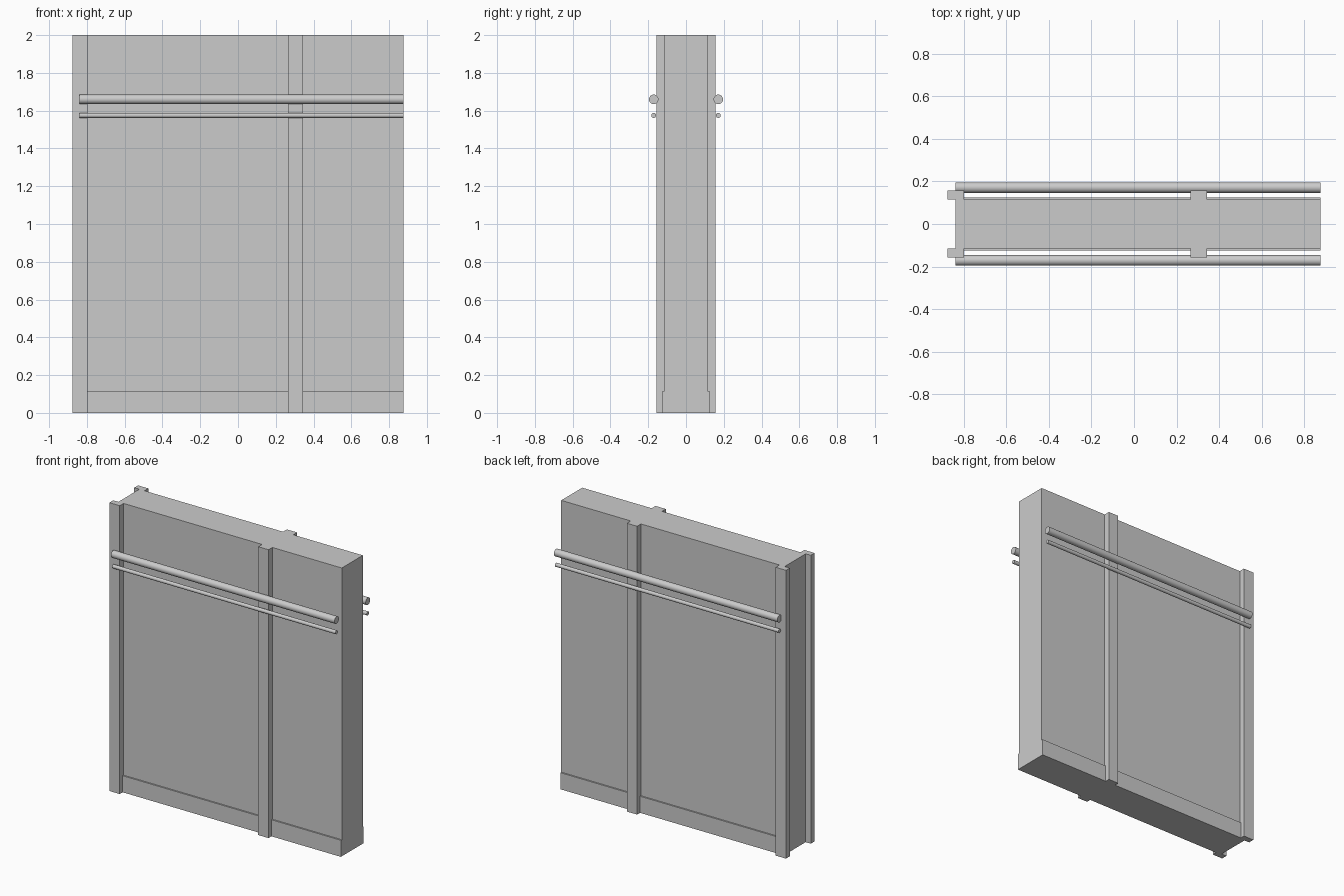
import bpy, math

if "Cube" in bpy.data.objects:
    bpy.data.objects.remove(bpy.data.objects["Cube"])

grey = bpy.data.materials.new("plain grey")
grey.diffuse_color = (0.6, 0.6, 0.6, 1)
grey.use_nodes = True
grey.node_tree.nodes["Principled BSDF"].inputs["Base Color"].default_value = grey.diffuse_color


def box(name, x0, x1, y0, y1, z0, z1):
    bpy.ops.mesh.primitive_cube_add(size=1, location=((x0 + x1) / 2, (y0 + y1) / 2, (z0 + z1) / 2))
    ob = bpy.context.object
    ob.name = name
    ob.scale = (x1 - x0, y1 - y0, z1 - z0)
    bpy.ops.object.transform_apply(location=False, rotation=False, scale=True)
    ob.data.materials.append(grey)


def rail(name, y, z, radius, x0, x1):
    bpy.ops.mesh.primitive_cylinder_add(vertices=24, radius=radius, depth=x1 - x0,
                                        location=((x0 + x1) / 2, y, z),
                                        rotation=(0, math.pi / 2, 0))
    ob = bpy.context.object
    ob.name = name
    ob.data.materials.append(grey)
    bpy.ops.object.shade_smooth_by_angle(angle=math.radians(40))


LEFT, RIGHT = -0.838, 0.877   # ends of the wall run
WALL, SKIRT, POST = 0.115, 0.125, 0.157   # half depths

# Wall core and the thicker skirting at its foot
box("wall", LEFT, RIGHT, -WALL, WALL, 0.115, 2)
box("skirting", LEFT, RIGHT, -SKIRT, SKIRT, 0, 0.115)

# Posts and handrails on both faces
for side, label in ((-1, "front"), (1, "back")):
    for x0, x1, place in ((-0.877, -0.798, "end"), (0.265, 0.344, "middle")):
        y0, y1 = sorted((side * WALL, side * POST))
        box(f"{label}_{place}_post", x0, x1, y0, y1, 0, 2)
    rail(f"{label}_handrail", side * 0.171, 1.66, 0.025, LEFT, RIGHT)
    rail(f"{label}_lower_rail", side * 0.171, 1.575, 0.013, LEFT, RIGHT)
